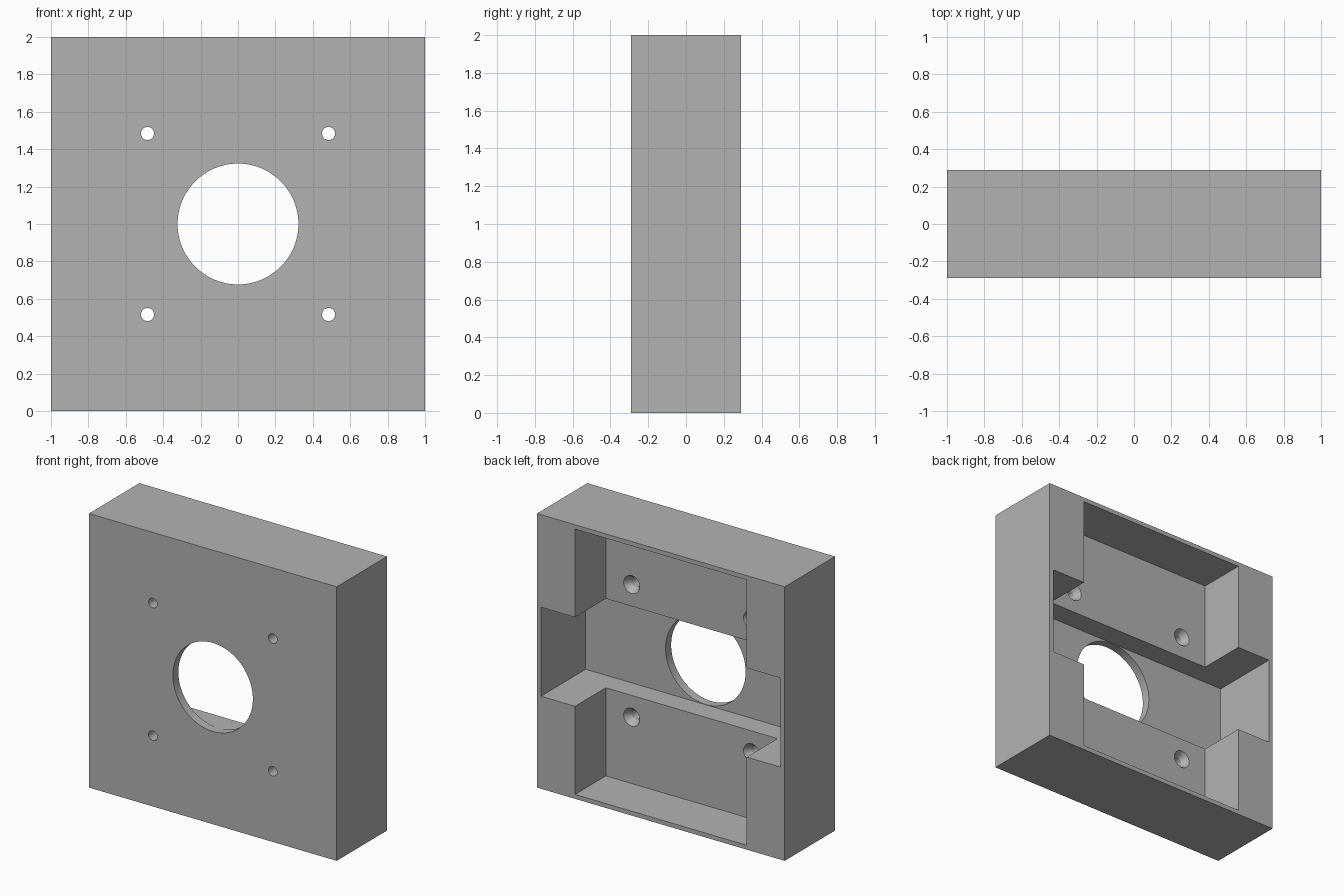
import bpy
import math

cube = bpy.data.objects.get("Cube")
if cube:
    bpy.data.objects.remove(cube, do_unlink=True)

# Main dimensions
DEPTH = 0.58
BACK = DEPTH / 2
POCKET_FLOOR = BACK - 0.355
SLOT_FLOOR = BACK - 0.516
HOLE_R, SCREW_R, SINK_R, SINK_DEPTH = 0.323, 0.035, 0.065, 0.048
SCREW_POS = 0.484

grey = bpy.data.materials.new("plain grey")
grey.use_nodes = True
colour = (0.448, 0.448, 0.448, 1.0)
grey.diffuse_color = colour
grey.node_tree.nodes["Principled BSDF"].inputs["Base Color"].default_value = colour


def box(name, width, y0, y1, height):
    """Box centred on x = 0, z = 1, spanning y0 to y1."""
    bpy.ops.mesh.primitive_cube_add(size=1, location=(0, (y0 + y1) / 2, 1))
    ob = bpy.context.object
    ob.name = name
    ob.scale = (width, y1 - y0, height)
    bpy.ops.object.transform_apply(location=False, rotation=False, scale=True)
    return ob


def round_cutter(name, x, z, y0, y1, r0, r1, sides):
    """Cylinder or cone along y, with radius r0 at y0 and r1 at y1."""
    bpy.ops.mesh.primitive_cone_add(vertices=sides, radius1=r0, radius2=r1, depth=y1 - y0,
                                    location=(x, (y0 + y1) / 2, z),
                                    rotation=(-math.pi / 2, 0, 0))
    ob = bpy.context.object
    ob.name = name
    return ob


housing = box("housing", 2, -BACK, BACK, 2)
housing.data.materials.append(grey)

# Tall pocket and deeper cross slot, both open at the back
cutters = [
    box("pocket_cutter", 1.386, POCKET_FLOOR, BACK + 0.1, 1.936),
    box("slot_cutter", 1.936, SLOT_FLOOR, BACK + 0.1, 0.65),
    round_cutter("centre_hole_cutter", 0, 1, -BACK - 0.1, 0, HOLE_R, HOLE_R, 96),
]

# Four countersunk screw holes
slope = (SINK_R - SCREW_R) / SINK_DEPTH
for sx in (-1, 1):
    for sz in (-1, 1):
        x, z = sx * SCREW_POS, 1 + sz * SCREW_POS
        cutters.append(round_cutter("screw_hole_cutter", x, z, -BACK - 0.1, 0,
                                    SCREW_R, SCREW_R, 32))
        cutters.append(round_cutter("countersink_cutter", x, z,
                                    POCKET_FLOOR - SINK_DEPTH - 0.01, POCKET_FLOOR + 0.02,
                                    SCREW_R - 0.01 * slope, SINK_R + 0.02 * slope, 32))

# Cut everything out of the block
bpy.ops.object.select_all(action="DESELECT")
housing.select_set(True)
bpy.context.view_layer.objects.active = housing
for cutter in cutters:
    mod = housing.modifiers.new(cutter.name, "BOOLEAN")
    mod.operation = "DIFFERENCE"
    mod.solver = "EXACT"
    mod.object = cutter
    bpy.ops.object.modifier_apply(modifier=mod.name)
for cutter in cutters:
    bpy.data.objects.remove(cutter, do_unlink=True)

bpy.ops.object.shade_smooth_by_angle(angle=math.radians(25))
